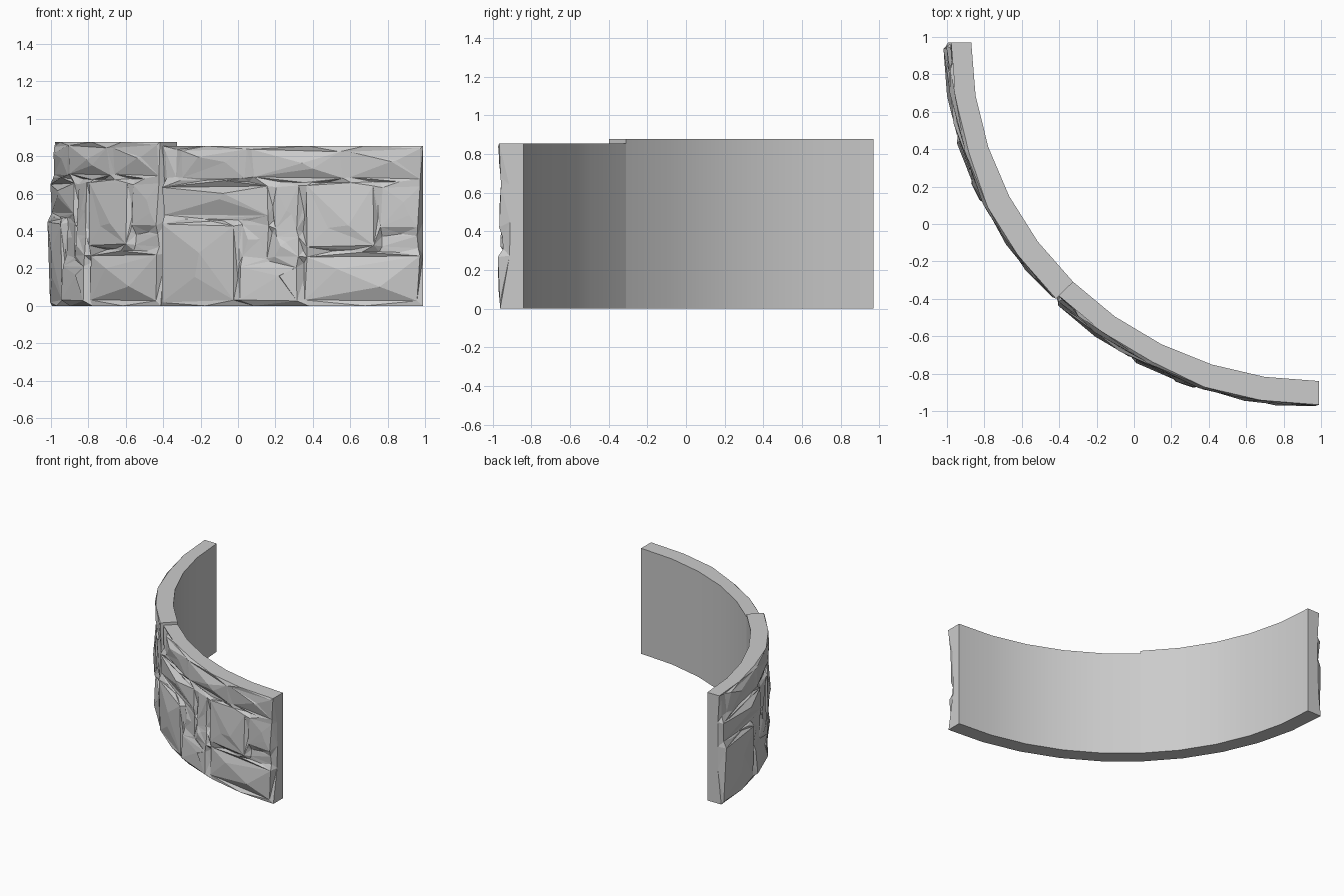
import bpy, bmesh, math, random
from mathutils import Vector
from mathutils.geometry import delaunay_2d_cdt

cube = bpy.data.objects.get("Cube")
if cube:
    bpy.data.objects.remove(cube)

stone_grey = bpy.data.materials.new("stone_grey")
stone_grey.use_nodes = True
colour = (0.6, 0.6, 0.6, 1)
stone_grey.diffuse_color = colour
stone_grey.node_tree.nodes["Principled BSDF"].inputs["Base Color"].default_value = colour

HEIGHT = 0.876
SPAN = math.pi / 2      # developed width of one 45 degree block
INNER = 1.86
SEGMENTS = 5

# Stones of one block: start and end angle, bottom, top, face radius
STONES = [
    (0, 15, 0, 0.47, 2.005),
    (15, 26, 0, 0.24, 2.01),
    (26, 45, 0, 0.30, 2.0),
    (15, 21, 0.24, 0.47, 1.985),
    (21, 26, 0.24, 0.40, 2.005),
    (21, 26, 0.40, 0.68, 1.99),
    (0, 21, 0.47, 0.68, 2.0),
    (26, 38, 0.30, 0.68, 2.0),
    (38, 45, 0.30, 0.40, 1.975),
    (38, 45, 0.40, 0.68, 1.985),
    (0, 3.5, 0.68, HEIGHT, 1.965),
    (3.5, 17, 0.68, HEIGHT, 1.985),
    (17, 33, 0.68, HEIGHT, 1.995),
    (33, 45, 0.68, HEIGHT, 1.99),
]


def rough_face_points():
    """Points (u, z), their radii, and the outline edges of each stone face."""
    rng = random.Random(4)
    points, radii, edges = [], [], []

    def add(u, z, r):
        points.append(Vector((u, z)))
        radii.append(r)

    # Rim of the block
    for i in range(SEGMENTS + 1):
        u = SPAN * i / SEGMENTS
        add(u, 0, 1.985)
        add(u, HEIGHT, 1.968 if i < 3 else 1.99)
    for z in (0.28, 0.46, 0.66):
        add(0, z, 1.955)
        add(SPAN, z, rng.uniform(1.93, 1.95))

    # Recessed seams between stones
    for a0, a1, z0, z1, _ in STONES:
        u0, u1 = math.radians(a0) * 2, math.radians(a1) * 2
        corners = [(u0, z0), (u1, z0), (u1, z1), (u0, z1)]
        for p, q in zip(corners, corners[1:] + corners[:1]):
            p, q = Vector(p), Vector(q)
            steps = max(1, round((q - p).length / 0.16))
            for k in range(steps):
                s = p.lerp(q, k / steps)
                inside = 0.02 < s.x < SPAN - 0.02 and 0.02 < s.y < HEIGHT - 0.02
                if inside and all((s - o).length > 0.04 for o in points):
                    add(s.x + rng.uniform(-0.008, 0.008),
                        s.y + rng.uniform(-0.008, 0.008),
                        rng.uniform(1.962, 1.988))

    # Chipped face of each stone, with raised points in the middle
    for a0, a1, z0, z1, r in STONES:
        u0, u1 = math.radians(a0) * 2, math.radians(a1) * 2
        first = len(points)
        for u, z, su, sz in ((u0, z0, 1, 1), (u1, z0, -1, 1),
                             (u1, z1, -1, -1), (u0, z1, 1, -1)):
            add(u + su * rng.uniform(0.014, 0.034),
                z + sz * rng.uniform(0.014, 0.034),
                r + rng.uniform(-0.014, 0.006))
        edges += [(first + k, first + (k + 1) % 4) for k in range(4)]
        if min(u1 - u0, z1 - z0) > 0.15:
            for _ in range(2):
                add(u0 + (u1 - u0) * rng.uniform(0.3, 0.7),
                    z0 + (z1 - z0) * rng.uniform(0.3, 0.7),
                    r + rng.uniform(-0.004, 0.01))
    return points, radii, edges


def build_block(name, start, z_scale):
    points, radii, edges = rough_face_points()
    verts, _, faces, origin, _, _ = delaunay_2d_cdt(points, edges, [], 0, 1e-5)
    bm = bmesh.new()

    # Rough outer face, laid out flat as (u, radius, z)
    front = [bm.verts.new((p.x, radii[o[0]] if o else 1.98, p.y))
             for p, o in zip(verts, origin)]
    for f in faces:
        bm.faces.new([front[i] for i in f])

    # Top, bottom and end faces
    rim = [e for e in bm.edges if len(e.link_faces) == 1]
    made = bmesh.ops.extrude_edge_only(bm, edges=rim)["geom"]
    for v in made:
        if isinstance(v, bmesh.types.BMVert):
            v.co.y = INNER

    # Plain inner face
    for i in range(SEGMENTS):
        u0, u1 = SPAN * i / SEGMENTS, SPAN * (i + 1) / SEGMENTS
        quad = ((u0, 0), (u1, 0), (u1, HEIGHT), (u0, HEIGHT))
        inner = bm.faces.new([bm.verts.new((u, INNER, z)) for u, z in quad])
        inner.smooth = True
    bmesh.ops.remove_doubles(bm, verts=bm.verts, dist=1e-4)

    # Bend the block around the arc
    for v in bm.verts:
        angle, r = start + v.co.x / 2, v.co.y
        v.co = (0.99 - r * math.cos(angle),
                0.97 - 0.973 * r * math.sin(angle),
                v.co.z * z_scale)
    bmesh.ops.recalc_face_normals(bm, faces=bm.faces)

    mesh = bpy.data.meshes.new(name)
    bm.to_mesh(mesh)
    bm.free()
    mesh.materials.append(stone_grey)
    bpy.context.collection.objects.link(bpy.data.objects.new(name, mesh))


build_block("right_wall_block", 0, 1)
build_block("left_wall_block", math.pi / 4, 0.976)
